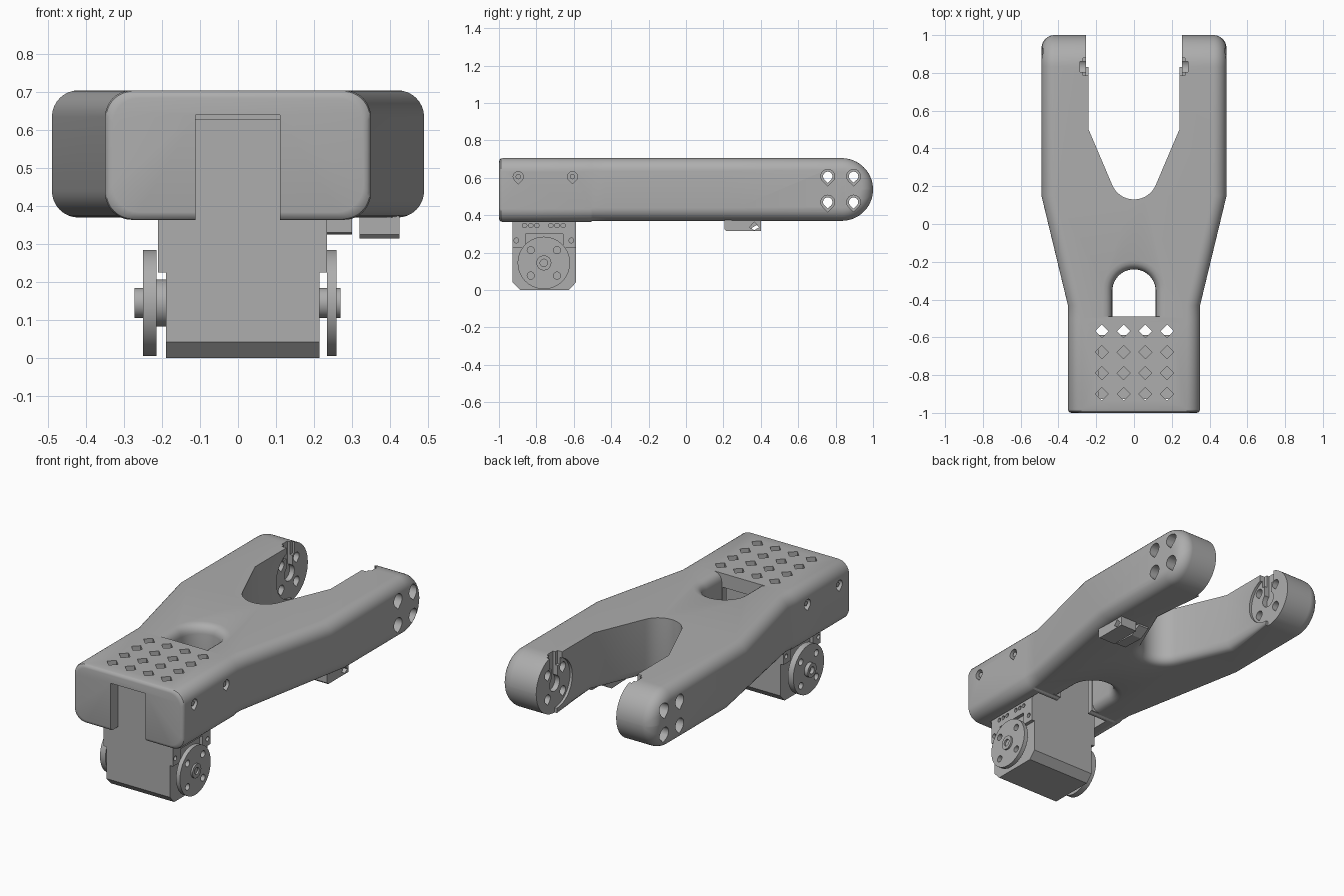
import bpy, bmesh
from math import sin, cos, pi, asin, sqrt, radians

old = bpy.data.objects.get("Cube")
if old:
    bpy.data.objects.remove(old)

grey = bpy.data.materials.new("light grey plastic")
grey.use_nodes = True
grey.diffuse_color = (0.42, 0.42, 0.42, 1)
grey.node_tree.nodes["Principled BSDF"].inputs["Base Color"].default_value = (0.42, 0.42, 0.42, 1)


# ---- helpers ----
def loft(bm, rings):
    loops = [[bm.verts.new(p) for p in r] for r in rings]
    n = len(loops[0])
    for a, b in zip(loops, loops[1:]):
        for i in range(n):
            j = (i + 1) % n
            bm.faces.new((a[i], a[j], b[j], b[i]))
    bm.faces.new(loops[0][::-1])
    bm.faces.new(loops[-1])


def finish(bm, name):
    bmesh.ops.recalc_face_normals(bm, faces=bm.faces)
    mesh = bpy.data.meshes.new(name)
    bm.to_mesh(mesh)
    bm.free()
    mesh.materials.append(grey)
    ob = bpy.data.objects.new(name, mesh)
    bpy.context.collection.objects.link(ob)
    return ob


def side_prism(bm, profile, x0, x1):
    loft(bm, [[(x, y, z) for y, z in profile] for x in (x0, x1)])


def box(bm, x0, x1, y0, y1, z0, z1):
    side_prism(bm, [(y0, z0), (y1, z0), (y1, z1), (y0, z1)], x0, x1)


def circle(y, z, r, n=32):
    return [(y + r * cos(2 * pi * i / n), z + r * sin(2 * pi * i / n)) for i in range(n)]


def teardrop(y, z, r):
    arc = [radians(-45 + 270 * i / 18) for i in range(19)]
    return [(y + r * cos(a), z + r * sin(a)) for a in arc] + [(y, z - r * 1.41)]


def select_only(ob):
    bpy.ops.object.select_all(action='DESELECT')
    ob.select_set(True)
    bpy.context.view_layer.objects.active = ob


def cut(target, bm):
    tool = finish(bm, "cutter")
    tool.hide_render = True
    mod = target.modifiers.new("cut", 'BOOLEAN')
    mod.operation = 'DIFFERENCE'
    mod.solver = 'EXACT'
    mod.object = tool
    select_only(target)
    bpy.ops.object.modifier_apply(modifier=mod.name)
    bpy.data.objects.remove(tool)


def smooth(ob):
    select_only(ob)
    bpy.ops.object.shade_smooth_by_angle(angle=radians(30))


# ---- body: rounded sections lofted from front to back ----
MID, HALF, FIL, TIP = 0.5375, 0.1675, 0.07, 0.8325


def section(y, w, d=0.0, inset=0.0, skew=0.0):
    core = HALF - FIL
    t0 = asin(max(0, min(1, (d - core) / FIL)))
    quarter = []
    for i in range(9):
        t = t0 + (pi / 2 - t0) * i / 8
        r = core + FIL * sin(t)
        quarter.append((w - FIL + FIL * cos(t) - inset, sqrt(max(r * r - d * d, 1e-6)) - inset))
    half = quarter + [(-x, z) for x, z in quarter[::-1]]
    ring = half + [(-x, -z) for x, z in half]
    lip = 0.006 if y < -0.505 else 0
    return [(x, y + skew * max(0, 0.085 - z), MID + z - (lip if z < 0 else 0)) for x, z in ring]


rings = [section(-1 + 0.02 * (1 - sin(a)), 0.35, inset=0.02 * (1 - cos(a)))
         for a in [radians(k) for k in (90, 60, 30, 0)]]
rings += [section(-0.51, 0.35), section(-0.5, 0.35), section(-0.43, 0.35),
          section(0.15, 0.49, skew=0.68), section(TIP, 0.49)]
for k in range(1, 17):
    d = HALF * sin(radians(89 * k / 16))
    rings.append(section(TIP + d, 0.49, d))
bm = bmesh.new()
loft(bm, rings)
body = finish(bm, "forked_body")


def flare(depth, r=0.05):
    return r if depth <= 0 else 0 if depth >= r else r - sqrt(r * r - (r - depth) ** 2)


TOP, BOTTOM = MID + HALF, MID - HALF
steps = [-0.02, 0, 0.004, 0.011, 0.02, 0.034, 0.05]

# ---- fork opening, flared underneath at the crotch ----
arc = [radians(a) for a in range(-68, 69, 8)]
right_side = [(0.255, 1.1), (0.255, TIP), (0.24, TIP), (0.24, 0.5)]


def fork(e, z):
    tip = [((0.125 + e) * sin(a), 0.255 - (0.125 + e) * cos(a), z) for a in arc[::-1]]
    side = [(x + (e if y == 0.5 else 0), y, z) for x, y in right_side]
    return side + tip + [(-x, y, z) for x, y, z in side[::-1]]


bm = bmesh.new()
loft(bm, [fork(flare(s), BOTTOM + s) for s in steps] + [fork(0, TOP + 0.1)])
cut(body, bm)


# ---- arched hole, flared on both faces ----
def arch(e, z):
    r = 0.115 + e
    pts = [(r * cos(pi * i / 20), -0.355 + r * sin(pi * i / 20), z) for i in range(21)]
    return [(r, -0.49, z)] + pts + [(-r, -0.49, z)]


bm = bmesh.new()
loft(bm, [arch(flare(s), BOTTOM + s) for s in steps]
     + [arch(flare(s), TOP - s) for s in steps[::-1]])
cut(body, bm)

# ---- motor bay, front slot and rear window ----
for dims in ((-0.24, 0.24, -0.935, -0.525, 0.3, 0.64),
             (-0.112, 0.11, -1.1, -0.9, 0.3, 0.64),
             (-0.112, 0.11, -0.6, -0.45, 0.3, 0.625)):
    bm = bmesh.new()
    box(bm, *dims)
    cut(body, bm)

# ---- diamond vents ----
bm = bmesh.new()
for i in range(4):
    for j in range(4):
        x, y, s = -0.17 + 0.115 * i, -0.9 + 0.111 * j, 0.035
        loft(bm, [[(x + s, y, z), (x, y + s, z), (x - s, y, z), (x, y - s, z)] for z in (0.6, 0.8)])
cut(body, bm)

# ---- screw holes through the sides and the fork tips ----
bolts = [(y, z) for y in (0.758, 0.896) for z in (0.47, 0.608)]
for s in (1, -1):
    bm = bmesh.new()
    for y in (-0.897, -0.607):
        side_prism(bm, teardrop(y, 0.606, 0.027), s * 0.27, s * 0.6)
    for y, z in bolts:
        side_prism(bm, teardrop(y, z, 0.037), s * 0.32, s * 0.6)
    cut(body, bm)
    bm = bmesh.new()
    for y, z in bolts:
        side_prism(bm, teardrop(y, z, 0.025), s * 0.2, s * 0.4)
    cut(body, bm)
    # round seat and keyed slot inside each fork tip
    for profile, depth in ((circle(TIP, MID, 0.14, 48), 0.255),
                           (circle(TIP, MID, 0.045), 0.285),
                           ([(0.805, MID), (0.86, MID), (0.86, 0.8), (0.805, 0.8)], 0.285),
                           ([(0.785, 0.63), (0.88, 0.63), (0.88, 0.8), (0.785, 0.8)], 0.27)):
        bm = bmesh.new()
        side_prism(bm, profile, s * 0.2, s * depth)
        cut(body, bm)
smooth(body)

# ---- side screws ----
bm = bmesh.new()
for s in (1, -1):
    for y in (-0.897, -0.607):
        side_prism(bm, circle(y, 0.606, 0.014, 16), s * 0.24, s * 0.34)
smooth(finish(bm, "side_screws"))

# ---- motor housing with chamfered base ----
F, B, AXY, AXZ = -0.927, -0.587, -0.76, 0.145
bm = bmesh.new()
side_prism(bm, [(F, 0.042), (F + 0.04, 0), (B - 0.04, 0), (B, 0.042), (B, 0.63), (F, 0.63)],
           -0.19, 0.215)
finish(bm, "motor_housing")

# ---- motor shoulders, ears and pin sockets ----
for s, inner, outer in ((1, 0.2, 0.235), (-1, 0.18, 0.21)):
    bm = bmesh.new()
    side_prism(bm, [(F, 0.225), (F + 0.07, 0.225), (F + 0.07, 0.3), (B - 0.07, 0.3),
                    (B - 0.07, 0.225), (B, 0.225), (B, 0.62), (F, 0.62)], s * inner, s * outer)
    shoulder = finish(bm, "motor_shoulder")
    bm = bmesh.new()
    for k in (-1, 1):
        side_prism(bm, circle(AXY + k * 0.147, 0.265, 0.013, 16), s * (outer - 0.02), s * 0.3)
        for m in range(3):
            side_prism(bm, circle(AXY + k * (0.037 + 0.033 * m), 0.345, 0.012, 16),
                       s * (outer - 0.02), s * 0.3)
    cut(shoulder, bm)
    smooth(shoulder)

# ---- output discs with hubs and collars ----
for name, s, x0, x1, collar, tip in (("drive_disc", 1, 0.235, 0.26, 0.04, 0.27),
                                     ("idler_disc", -1, 0.215, 0.25, 0.062, 0.272)):
    bm = bmesh.new()
    side_prism(bm, circle(AXY, AXZ, 0.14, 64), s * x0, s * x1)
    disc = finish(bm, name)
    bm = bmesh.new()
    for a in (-1, 1):
        for b in (-1, 1):
            side_prism(bm, circle(AXY + a * 0.07, AXZ + b * 0.068, 0.019, 20), s * 0.2, s * 0.3)
    cut(disc, bm)
    smooth(disc)
    bm = bmesh.new()
    side_prism(bm, circle(AXY, AXZ, collar), s * 0.18, s * (x0 + 0.005))
    side_prism(bm, circle(AXY, AXZ, 0.04), s * (x0 + 0.01), s * tip)
    hub = finish(bm, name + "_hub")
    bm = bmesh.new()
    side_prism(bm, circle(AXY, AXZ, 0.02, 20), s * (tip - 0.02), s * 0.3)
    cut(hub, bm)
    smooth(hub)

# ---- cable clip under the left arm ----
bm = bmesh.new()
side_prism(bm, [(0.205, 0.325), (0.215, 0.315), (0.4, 0.315), (0.4, 0.39), (0.205, 0.39)], 0.32, 0.425)
side_prism(bm, [(0.205, 0.33), (0.34, 0.325), (0.4, 0.36), (0.4, 0.39), (0.205, 0.39)], 0.235, 0.3)
clip = finish(bm, "cable_clip")
bm = bmesh.new()
side_prism(bm, [(0.34, 0.335), (0.365, 0.32), (0.39, 0.335), (0.365, 0.365)], 0.3, 0.5)
cut(clip, bm)
